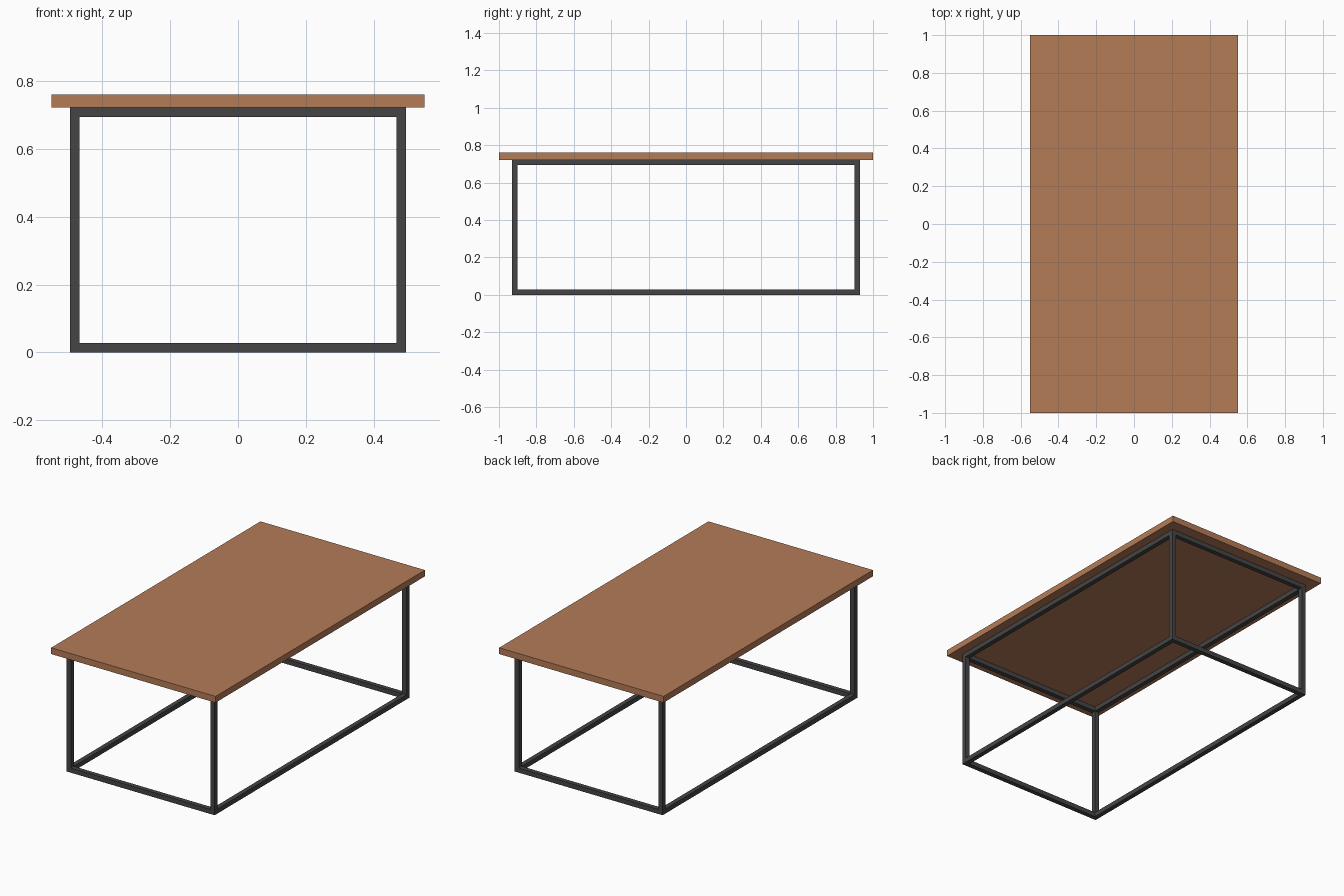
import bpy

if "Cube" in bpy.data.objects:
    bpy.data.objects.remove(bpy.data.objects["Cube"])

def material(name, color):
    m = bpy.data.materials.new(name)
    m.diffuse_color = color
    m.use_nodes = True
    m.node_tree.nodes["Principled BSDF"].inputs["Base Color"].default_value = m.diffuse_color
    return m

wood = material("wood", (0.46, 0.2, 0.095, 1))
metal = material("dark_metal", (0.06, 0.06, 0.06, 1))

def box(name, center, size, mat):
    bpy.ops.mesh.primitive_cube_add(size=1, location=center)
    o = bpy.context.object
    o.name = name
    o.scale = size
    bpy.ops.object.transform_apply(location=False, rotation=False, scale=True)
    o.data.materials.append(mat)
    return o

T = 0.028            # tube thickness
X, Y, H = 0.495, 0.93, 0.722   # outer frame half-width, half-length, height
cx, cy = X - T / 2, Y - T / 2

# Table top
box("table_top", (0, 0, (H + 0.76) / 2), (1.1, 2, 0.76 - H), wood)

# Corner legs
for sx, side in ((-1, "left"), (1, "right")):
    for sy, end in ((-1, "front"), (1, "back")):
        box(f"{end}_{side}_leg", (sx * cx, sy * cy, H / 2), (T, T, H), metal)

# Lower and upper rails between the legs
for level, z in (("lower", T / 2), ("upper", H - T / 2)):
    for s, end in ((-1, "front"), (1, "back")):
        box(f"{level}_{end}_rail", (0, s * cy, z), (2 * (X - T), T, T), metal)
    for s, side in ((-1, "left"), (1, "right")):
        box(f"{level}_{side}_rail", (s * cx, 0, z), (T, 2 * (Y - T), T), metal)
